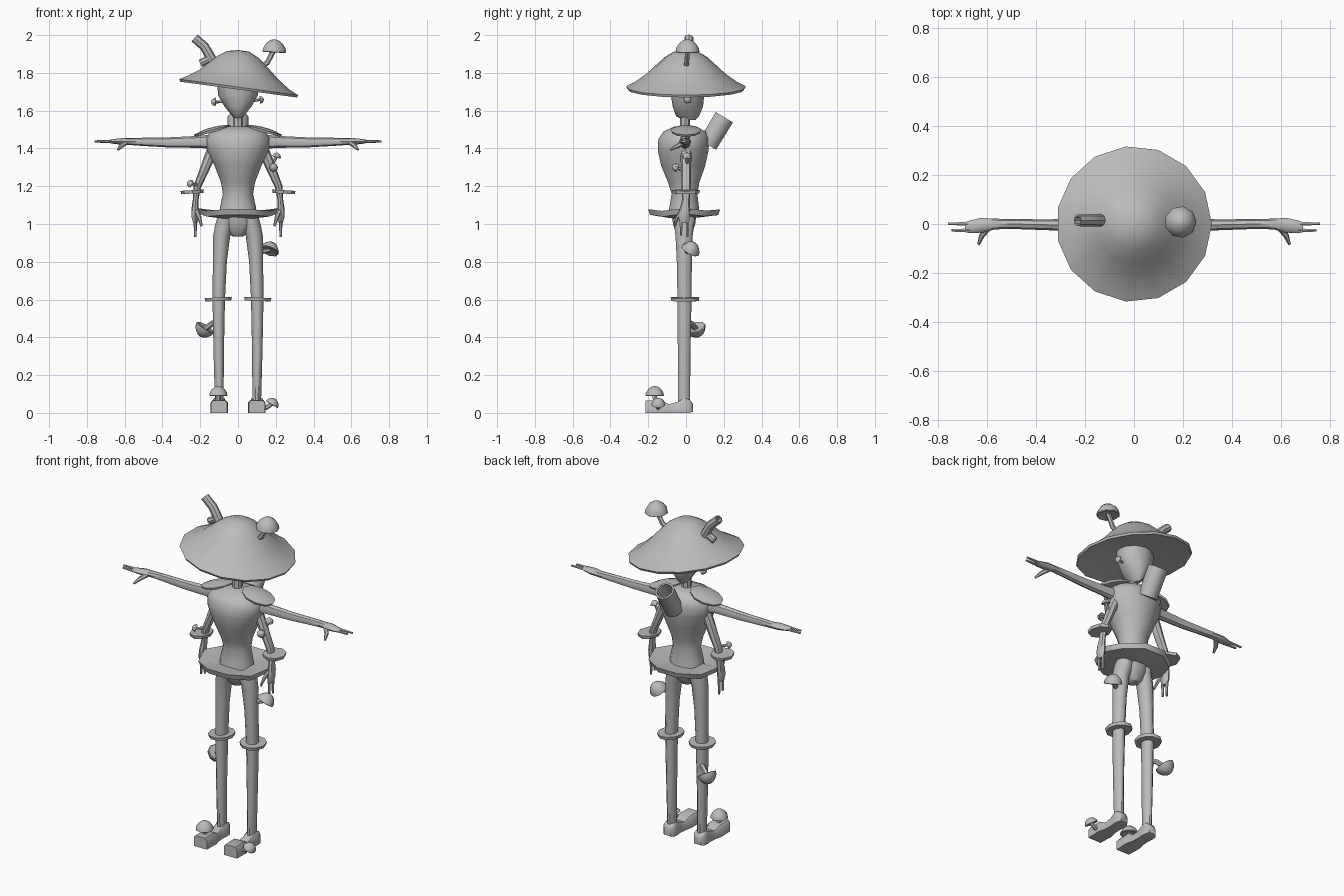
import bpy, bmesh, math
from mathutils import Vector

GREY = bpy.data.materials.new("plain_grey")
GREY.diffuse_color = (0.5, 0.5, 0.5, 1)


def finish(name, bm, mirror=False):
    bmesh.ops.recalc_face_normals(bm, faces=bm.faces)
    me = bpy.data.meshes.new(name)
    bm.to_mesh(me)
    bm.free()
    me.materials.append(GREY)
    ob = bpy.data.objects.new(name, me)
    bpy.context.collection.objects.link(ob)
    bpy.ops.object.select_all(action='DESELECT')
    ob.select_set(True)
    bpy.context.view_layer.objects.active = ob
    bpy.ops.object.shade_smooth_by_angle(angle=math.radians(42))
    if mirror:
        ob.modifiers.new("mirror", 'MIRROR').use_mirror_merge = False
    return ob


def bridge(bm, rings):
    for a, b in zip(rings, rings[1:]):
        for i in range(len(a)):
            j = (i + 1) % len(a)
            bm.faces.new((a[i], a[j], b[j], b[i]))
    bm.faces.new(rings[0])
    bm.faces.new(rings[-1])


def loft(name, stations, n=10, axis=None, warp=None, mirror=False):
    """Skin elliptical rings (x, y, z, ru, rv) along a path or fixed axis."""
    bm = bmesh.new()
    pts = [Vector(s[:3]) for s in stations]
    rings, prev = [], None
    for i, s in enumerate(stations):
        t = Vector(axis) if axis else pts[min(i + 1, len(pts) - 1)] - pts[max(i - 1, 0)]
        t.normalize()
        if prev and t.dot(prev) < 0:
            t = -t
        prev = t
        u = (Vector((0, 1, 0)) if abs(t.y) < .9 else Vector((1, 0, 0))).cross(t).normalized()
        v = t.cross(u)
        ring = []
        for k in range(n):
            a = 2 * math.pi * k / n
            p = pts[i] + u * s[3] * math.cos(a) + v * s[-1] * math.sin(a)
            ring.append(bm.verts.new(warp(p) if warp else p))
        rings.append(ring)
    bridge(bm, rings)
    return finish(name, bm, mirror)


def disc(name, centre, axis, ru, rv, thick, n=10, dome=0, mirror=False):
    c, a = Vector(centre), Vector(axis).normalized()
    st = [(*(c - a * thick / 2), ru * .95, rv * .95), (*(c + a * thick / 2), ru, rv)]
    if dome:
        st += [(*(c + a * (thick / 2 + dome * .7)), ru * .6, rv * .6),
               (*(c + a * (thick / 2 + dome)), ru * .15, rv * .15)]
    return loft(name, st, n, tuple(a), mirror=mirror)


def mushroom(name, base, axis, r, h, root, stem=.012, n=9):
    """Domed cap on a bent stem; base is the centre of the cap underside."""
    b, a, root = Vector(base), Vector(axis).normalized(), Vector(root)
    prof = [(.12, .3), (0, .92), (.05, 1), (.35, .93), (.7, .68), (.93, .35), (1, .05)]
    loft(name + "_cap", [(*(b + a * h * d), r * k) for d, k in prof], n, tuple(a))
    mid = (b + root) / 2 - a * (b - root).length * .15
    loft(name + "_stem", [(*root, stem), (*mid, stem), (*(b + a * h * .2), stem)], 6)


# Wide tilted hat
prof = [(.01, 1.92), (.06, 1.914), (.11, 1.885), (.16, 1.84), (.21, 1.793), (.27, 1.75),
        (.318, 1.725), (.312, 1.712), (.2, 1.73), (.1, 1.74)]
loft("hat", [(0, 0, z, r, r) for r, z in prof], 15, (0, 0, 1),
     lambda p: p - Vector((0, 0, .135 * p.x * min(1, math.hypot(p.x, p.y) / .25))))

# Hollow branch and its stub on the hat
loft("hat_branch", [(-.11, .015, 1.82, .026), (-.155, .015, 1.90, .026), (-.178, .015, 1.94, .025),
                    (-.23, .015, 1.985, .024), (-.23, .015, 1.985, .017), (-.195, .015, 1.955, .017)], 8)
loft("hat_branch_stub", [(-.13, .015, 1.885, .02), (-.2, .015, 1.85, .02),
                         (-.2, .015, 1.85, .013), (-.18, .015, 1.86, .013)], 8)
mushroom("hat_mushroom", (.19, .008, 1.908), (.05, 0, 1), .065, .07, (.12, 0, 1.83), .014)

# Head, neck and ear mushrooms
loft("head", [(0, .02, 1.55, .015, .03), (0, .008, 1.57, .03, .06), (0, .01, 1.62, .07, .08),
              (0, .008, 1.68, .105, .088), (0, .008, 1.74, .11, .09)], 12, (0, 0, 1))
loft("neck", [(0, -.005, 1.49, .028), (0, -.005, 1.58, .026)], 8)
mushroom("right_ear_mushroom", (-.117, .008, 1.645), (-1, 0, .05), .024, .025, (-.07, .008, 1.65), .007, 7)
mushroom("left_ear_mushroom", (.115, .008, 1.658), (1, 0, .1), .022, .022, (.07, .008, 1.65), .007, 7)

# Torso
loft("torso", [(0, -.01, 1.05, .10, .085), (0, -.01, 1.09, .095, .08), (0, -.008, 1.16, .08, .07),
               (0, -.012, 1.22, .09, .085), (0, -.015, 1.31, .125, .12), (0, -.015, 1.39, .165, .138),
               (0, -.012, 1.45, .172, .138), (0, -.008, 1.49, .145, .115), (0, -.005, 1.515, .07, .06)],
     14, (0, 0, 1))

# Hollow tube on the back
d = Vector((0, .085, .14)).normalized()
tube = [(0, .054), (.17, .056), (.17, .045), (.07, .042)]
loft("back_tube", [(*(Vector((0, .115, 1.42)) + d * t), r) for t, r in tube], 10, tuple(d))

# Wavy skirt ring
loft("skirt", [(0, -.01, 1.035, .08, .08), (0, -.01, 1.046, .205, .19), (0, -.01, 1.076, .215, .2),
               (0, -.01, 1.06, .08, .08)], 10, (0, 0, 1),
     lambda p: p + Vector((0, 0, .008 * math.cos(4 * math.atan2(p.y, p.x)))))

# Shoulder pads
disc("shoulder_pad", (.135, 0, 1.492), (.27, 0, 1), .1, .08, .012, 10, .014, True)

# Outstretched arms with two fingers and a thumb
loft("upper_arm", [(.12, -.005, 1.435, .042, .035), (.2, -.005, 1.435, .032, .026),
                   (.36, -.003, 1.432, .027, .022), (.5, 0, 1.435, .022, .02),
                   (.57, 0, 1.436, .018, .022), (.62, -.005, 1.437, .017, .03),
                   (.67, -.012, 1.437, .011, .026), (.69, -.014, 1.437, .006, .02)], 8, mirror=True)
loft("upper_finger_back", [(.66, .001, 1.437, .009), (.76, .001, 1.437, .006)], 6, mirror=True)
loft("upper_finger_front", [(.66, -.026, 1.437, .009), (.745, -.026, 1.437, .006)], 6, mirror=True)
loft("upper_thumb", [(.595, -.015, 1.43, .014), (.62, -.045, 1.412, .012), (.635, -.083, 1.393, .006)],
     6, mirror=True)

# Hanging lower arms, cuffs and hands
loft("lower_arm", [(.13, 0, 1.40, .03), (.155, 0, 1.345, .028), (.185, 0, 1.27, .024, .027),
                   (.215, 0, 1.2, .02, .026), (.224, 0, 1.13, .015, .02), (.228, -.005, 1.08, .018, .028),
                   (.228, -.01, 1.04, .019, .03), (.226, -.01, 1.005, .011, .026)], 8, mirror=True)
disc("cuff", (.242, 0, 1.17), (.06, 0, 1), .062, .073, .018, 8, mirror=True)
for nm, y, z in (("front", -.026, .94), ("back", .008, .93)):
    loft("lower_finger_" + nm, [(.226, y, 1.02, .01), (.226, y, z, .006)], 6, mirror=True)
loft("lower_thumb", [(.22, -.02, 1.07, .013), (.205, -.045, 1.035, .011), (.193, -.06, .99, .006)],
     6, mirror=True)

# Small mushrooms on the lower arms
mushroom("arm_mushroom_big", (.188, -.045, 1.297), (.1, -.8, .3), .024, .03, (.18, -.005, 1.28), .008, 7)
mushroom("arm_mushroom_small", (.202, .005, 1.352), (.3, 0, 1), .025, .026, (.175, .005, 1.31), .008, 7)
mushroom("arm_mushroom_right", (-.248, -.04, 1.212), (-.7, -.4, .3), .022, .024, (-.21, -.01, 1.21), .008, 7)

# Pelvis, legs and knee rings
loft("pelvis", [(0, -.01, 1.06, .095, .07), (0, -.01, 1.0, .09, .062), (0, -.01, .95, .05, .045),
                (0, -.01, .935, .03, .03)], 10, (0, 0, 1))
loft("leg", [(.06, -.01, 1.05, .045, .06), (.072, -.01, .99, .05, .055), (.086, -.01, .94, .045, .048),
             (.096, -.009, .8, .037, .042), (.102, -.008, .6, .033, .039), (.102, -.01, .3, .027, .035),
             (.099, -.01, .05, .023, .033)], 10, (0, 0, -1), mirror=True)
disc("knee_ring", (.104, -.005, .602), (.05, 0, 1), .072, .08, .018, 10, mirror=True)

# Shoes: block toe, low instep, rounded heel (y, bottom, top, half width)
bm = bmesh.new()
rings = []
for y, b, t, w in ((-.215, 0, .065, .043), (-.13, 0, .067, .046), (-.09, 0, .046, .036),
                   (-.045, 0, .058, .033), (-.01, 0, .078, .036), (.02, 0, .07, .034), (.036, .006, .05, .022)):
    rings.append([bm.verts.new((.1 + sx * w * k, y, z)) for sx, z, k in
                  ((-1, b, 1), (1, b, 1), (1, t * .8, 1), (.75, t, 1), (-.75, t, 1), (-1, t * .8, 1))])
bridge(bm, rings)
finish("shoe", bm, True)

# Mushrooms on shoes and legs
mushroom("right_shoe_mushroom", (-.105, -.166, .09), (0, 0, 1), .05, .052, (-.105, -.16, .05), .014)
mushroom("left_shoe_mushroom", (.178, -.147, .044), (.5, 0, .85), .038, .036, (.13, -.147, .025), .012)
mushroom("thigh_mushroom", (.165, .02, .855), (.3, .45, .8), .052, .055, (.11, .0, .87), .013)
mushroom("calf_mushroom", (-.17, .05, .455), (-.5, .2, -.8), .055, .06, (-.11, .01, .475), .015)
